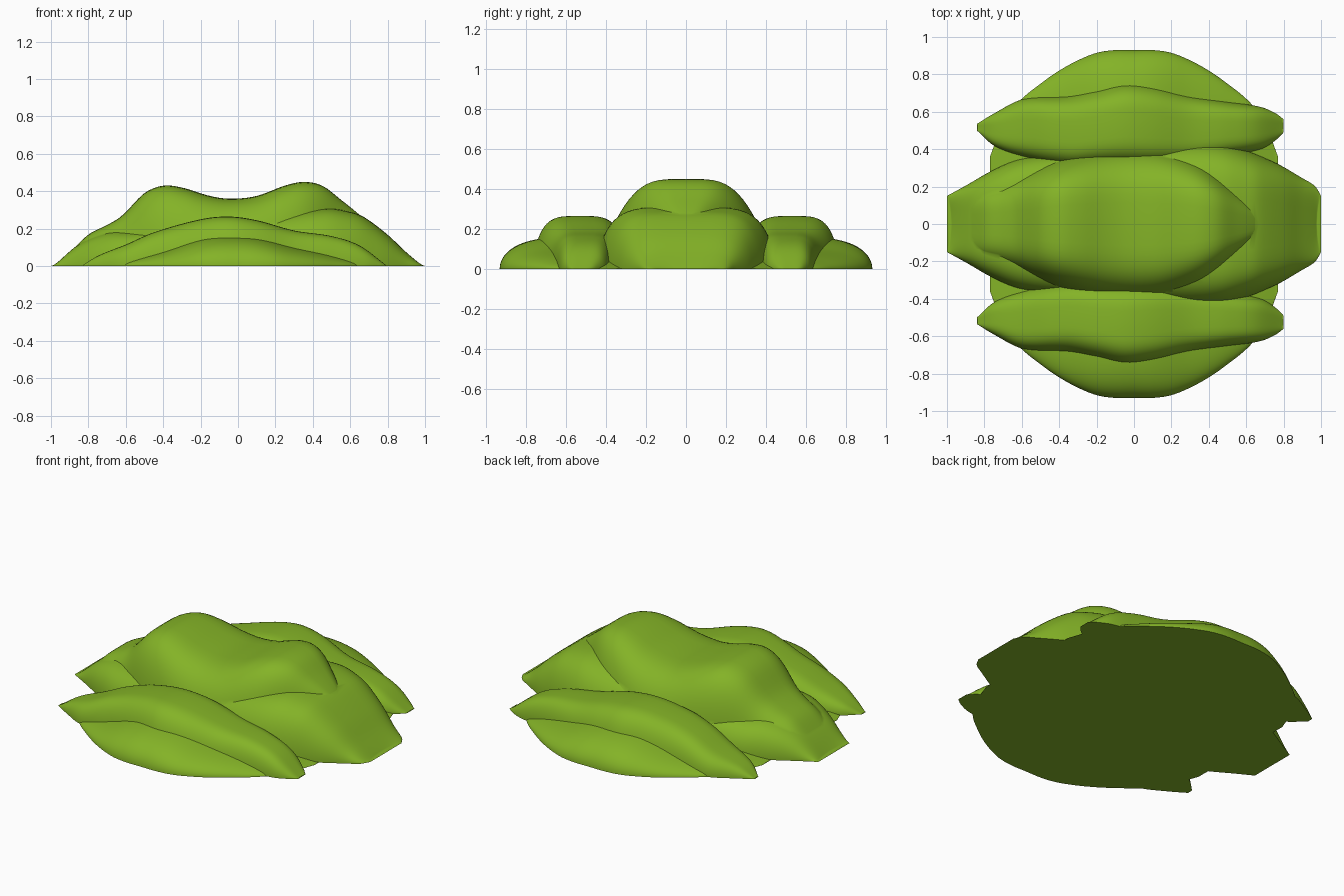
import bpy, bmesh, math

if "Cube" in bpy.data.objects:
    bpy.data.objects.remove(bpy.data.objects["Cube"])

green = bpy.data.materials.new("leaf green")
green.diffuse_color = (0.23, 0.45, 0.02, 1)
green.use_nodes = True
green.node_tree.nodes["Principled BSDF"].inputs["Base Color"].default_value = green.diffuse_color


def smooth(keys, x):
    """Smooth interpolation of key rows (x, values...) at x."""
    n = len(keys)

    def slope(i, k):
        a, b = keys[max(i - 1, 0)], keys[min(i + 1, n - 1)]
        return (b[k] - a[k]) / (b[0] - a[0])
    i = max(j for j in range(n - 1) if keys[j][0] <= x + 1e-9)
    a, b = keys[i], keys[i + 1]
    d = b[0] - a[0]
    t = (x - a[0]) / d
    return [(2*t**3 - 3*t*t + 1) * a[k] + (t**3 - 2*t*t + t) * d * slope(i, k)
            + (3*t*t - 2*t**3) * b[k] + (t**3 - t*t) * d * slope(i + 1, k)
            for k in range(1, len(a))]


def lobe(name, widths, heights, power, depth, side=1, steps=90, n=40):
    """Loft along x. widths: (x, inner y, outer y); heights: (x, z)."""
    bm = bmesh.new()
    rings = []
    x0, x1 = widths[0][0], widths[-1][0]
    for s in range(steps + 1):
        # sections gather towards both ends
        x = (x0 + x1) / 2 - (x1 - x0) / 2 * math.cos(math.pi * s / steps)
        yi, yo = smooth(widths, x)
        h = max(smooth(heights, x)[0], 0.003)
        c, w = (yi + yo) / 2, (yo - yi) / 2
        ring = []
        for j in range(n + 1):
            a = math.pi * j / n
            ca = math.cos(a)
            u = math.copysign(abs(ca) ** (2 / power), ca)
            xx = x * (1 - 0.02 * x**8 * (1 - u * u))   # hollow tips
            ring.append(bm.verts.new((xx, side * (c + w * u), h * math.sin(a))))
        ring.append(bm.verts.new((x, side * yi, -depth)))
        ring.append(bm.verts.new((x, side * yo, -depth)))
        rings.append(ring)
    m = len(rings[0])
    for a, b in zip(rings, rings[1:]):
        for j in range(m):
            bm.faces.new((a[j], a[(j + 1) % m], b[(j + 1) % m], b[j]))
    bm.faces.new(rings[0])
    bm.faces.new(rings[-1])
    bmesh.ops.recalc_face_normals(bm, faces=bm.faces)
    me = bpy.data.meshes.new(name)
    bm.to_mesh(me)
    bm.free()
    ob = bpy.data.objects.new(name, me)
    bpy.context.collection.objects.link(ob)
    me.materials.append(green)
    return ob


def sym(rows):
    return [(x, -w, w) for x, w in rows]


# low wide base
half = [(0, .93), (.1, .93), (.2, .915), (.3, .875), (.4, .82), (.5, .75),
        (.62, .65), (.7, .54), (.77, .36)]
base = lobe("mound", sym([(-x, w) for x, w in half[:0:-1]] + half),
            [(-.77, 0), (-.6, .04), (-.4, .085), (-.2, .15), (-.07, .167),
             (.1, .157), (.3, .105), (.5, .065), (.77, 0)], 7, .10)

# middle body with wide right shoulder
body = lobe("body", sym([(-1, .15), (-.9, .205), (-.75, .29), (-.6, .35), (-.3, .39),
                         (0, .41), (.3, .44), (.5, .425), (.75, .33), (.9, .245),
                         (.97, .2), (1, .15)]),
            [(-1, 0), (-.85, .12), (-.7, .18), (-.55, .19), (-.3, .22), (0, .26),
             (.2, .28), (.47, .31), (.6, .29), (.67, .265), (.8, .17), (.9, .08),
             (1, 0)], 5, .12)

# two-humped crest
crest = lobe("crest", sym([(-.985, .14), (-.8, .2), (-.6, .26), (-.4, .345), (-.2, .39),
                           (0, .405), (.15, .395), (.35, .335), (.5, .235),
                           (.66, .1), (.72, .03)]),
             [(-.985, .006), (-.9, .08), (-.8, .17), (-.7, .22), (-.62, .27), (-.5, .39),
              (-.4, .43), (-.3, .42), (-.15, .375), (-.04, .36), (.1, .375), (.25, .43),
              (.35, .45), (.45, .43), (.55, .355), (.66, .265), (.72, .2)], 4, .14)

# side folds, mirrored front and back
folds = [lobe("side_fold", [(-.84, .5, .535), (-.75, .42, .59), (-.6, .36, .665),
                            (-.35, .3, .69), (-.2, .3, .725), (-.05, .3, .76),
                            (.1, .3, .745), (.3, .32, .69), (.5, .36, .655),
                            (.68, .4, .625), (.76, .45, .59), (.8, .49, .56)],
              [(-.84, 0), (-.75, .055), (-.6, .115), (-.45, .18), (-.2, .25), (-.05, .265),
               (.1, .245), (.3, .19), (.5, .16), (.65, .11), (.8, 0)],
              4, .16, side) for side in (-1, 1)]

# fuse all lobes into one skin
parts = [body, crest] + folds
for p in parts:
    mod = base.modifiers.new("fuse", "BOOLEAN")
    mod.operation, mod.solver, mod.object = "UNION", "EXACT", p
dg = bpy.context.evaluated_depsgraph_get()
me = bpy.data.meshes.new_from_object(base.evaluated_get(dg))
base.modifiers.clear()
base.data = me
for p in parts:
    bpy.data.objects.remove(p)

# slice flat at the ground and close the underside
bm = bmesh.new()
bm.from_mesh(me)
cut = bmesh.ops.bisect_plane(bm, geom=bm.verts[:] + bm.edges[:] + bm.faces[:],
                             plane_co=(0, 0, 0), plane_no=(0, 0, 1), clear_inner=True)
rim = [e for e in bm.edges if e.is_boundary]
bmesh.ops.holes_fill(bm, edges=rim, sides=0)
bmesh.ops.recalc_face_normals(bm, faces=bm.faces)
bm.to_mesh(me)
bm.free()

bpy.context.view_layer.objects.active = base
base.select_set(True)
bpy.ops.object.shade_smooth_by_angle(angle=math.radians(32))
